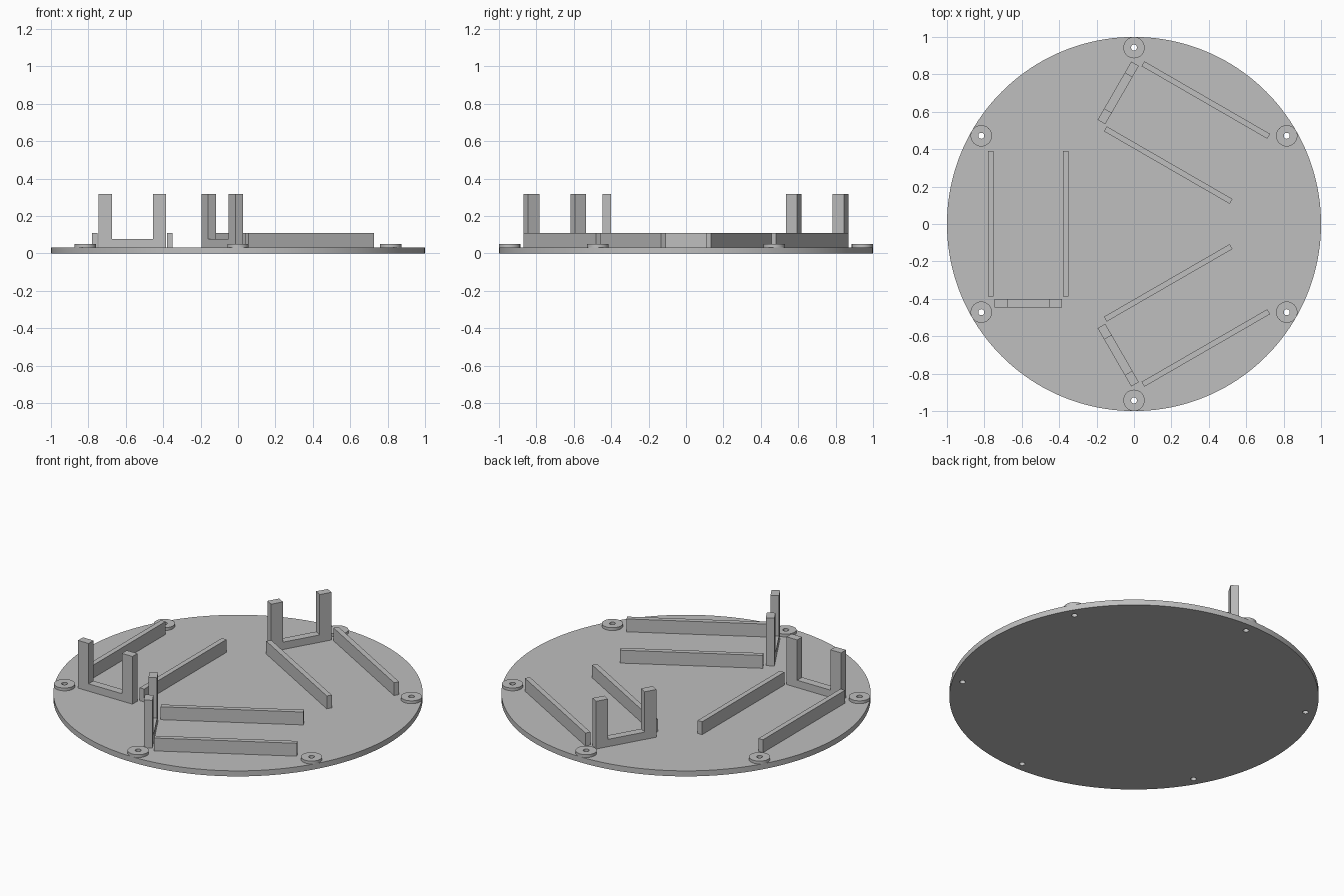
import bpy
import bmesh
from math import cos, sin, radians
from mathutils import Matrix, Vector

if "Cube" in bpy.data.objects:
    bpy.data.objects.remove(bpy.data.objects["Cube"], do_unlink=True)

# One plain grey for the whole plate
GREY = (0.52, 0.52, 0.52, 1.0)
grey = bpy.data.materials.new("plain_grey")
grey.use_nodes = True
grey.diffuse_color = GREY
grey.node_tree.nodes["Principled BSDF"].inputs["Base Color"].default_value = GREY

FLOOR = 0.033        # top of the base disc
RAIL_TOP = 0.11
BOSS_TOP = 0.05
HOLE_SPOTS = [(0.943 * cos(radians(a)), 0.943 * sin(radians(a)))
              for a in range(30, 390, 60)]


def finish(name, bm):
    bmesh.ops.recalc_face_normals(bm, faces=bm.faces)
    mesh = bpy.data.meshes.new(name)
    bm.to_mesh(mesh)
    bm.free()
    mesh.materials.append(grey)
    obj = bpy.data.objects.new(name, mesh)
    bpy.context.collection.objects.link(obj)
    return obj


def select_only(obj):
    bpy.ops.object.select_all(action="DESELECT")
    obj.select_set(True)
    bpy.context.view_layer.objects.active = obj


def add_cylinder(bm, spot, radius, low, high, sides):
    place = Matrix.Translation((spot[0], spot[1], (low + high) / 2))
    bmesh.ops.create_cone(bm, cap_ends=True, segments=sides, radius1=radius,
                          radius2=radius, depth=high - low, matrix=place)


def extrude_profile(name, points, offset, place):
    """Fill a closed outline, extrude it by offset and place it."""
    bm = bmesh.new()
    face = bm.faces.new([bm.verts.new(p) for p in points])
    grown = bmesh.ops.extrude_face_region(bm, geom=[face], use_keep_orig=True)
    moved = [v for v in grown["geom"] if isinstance(v, bmesh.types.BMVert)]
    bmesh.ops.translate(bm, verts=moved, vec=Vector(offset))
    bm.transform(place)
    return finish(name, bm)


# Base disc and screw bosses, drilled by one shared cutter
bm = bmesh.new()
add_cylinder(bm, (0, 0), 1.0, 0, FLOOR, 160)
disc = finish("base_disc", bm)

bm = bmesh.new()
for spot in HOLE_SPOTS:
    add_cylinder(bm, spot, 0.057, FLOOR, BOSS_TOP, 40)
bosses = finish("screw_bosses", bm)

bm = bmesh.new()
for spot in HOLE_SPOTS:
    add_cylinder(bm, spot, 0.016, -0.1, 0.2, 24)
drill = finish("hole_cutter", bm)
drill.hide_render = True

for part in (disc, bosses):
    cut = part.modifiers.new("holes", "BOOLEAN")
    cut.operation = "DIFFERENCE"
    cut.solver = "EXACT"
    cut.object = drill
    select_only(part)
    bpy.ops.object.modifier_apply(modifier=cut.name)
    bpy.ops.object.shade_smooth_by_angle(angle=radians(30))
bpy.data.objects.remove(drill, do_unlink=True)

# Three holders: one along the side, one turned, one a mirror of the turned one
turned = Matrix.Rotation(radians(-120), 4, "Z")
mirrored = Matrix.Scale(-1, 4, (0, 1, 0)) @ turned
holders = {"side": Matrix.Identity(4), "back": turned, "front": mirrored}

# U-shaped bracket outline, as (x, z)
left, right, post, sill, top = -0.745, -0.385, 0.07, 0.077, 0.318
outline = [(left, FLOOR), (right, FLOOR), (right, top), (right - post, top),
           (right - post, sill), (left + post, sill), (left + post, top),
           (left, top)]

for label, place in holders.items():
    for kind, x in (("outer", -0.766), ("inner", -0.364)):
        corners = [(x + dx, y, FLOOR) for dx, y in
                   ((-0.015, -0.387), (0.015, -0.387),
                    (0.015, 0.389), (-0.015, 0.389))]
        extrude_profile(f"{label}_{kind}_rail", corners,
                        (0, 0, RAIL_TOP - FLOOR), place)
    extrude_profile(f"{label}_bracket", [(x, -0.447, z) for x, z in outline],
                    (0, 0.047, 0), place)
